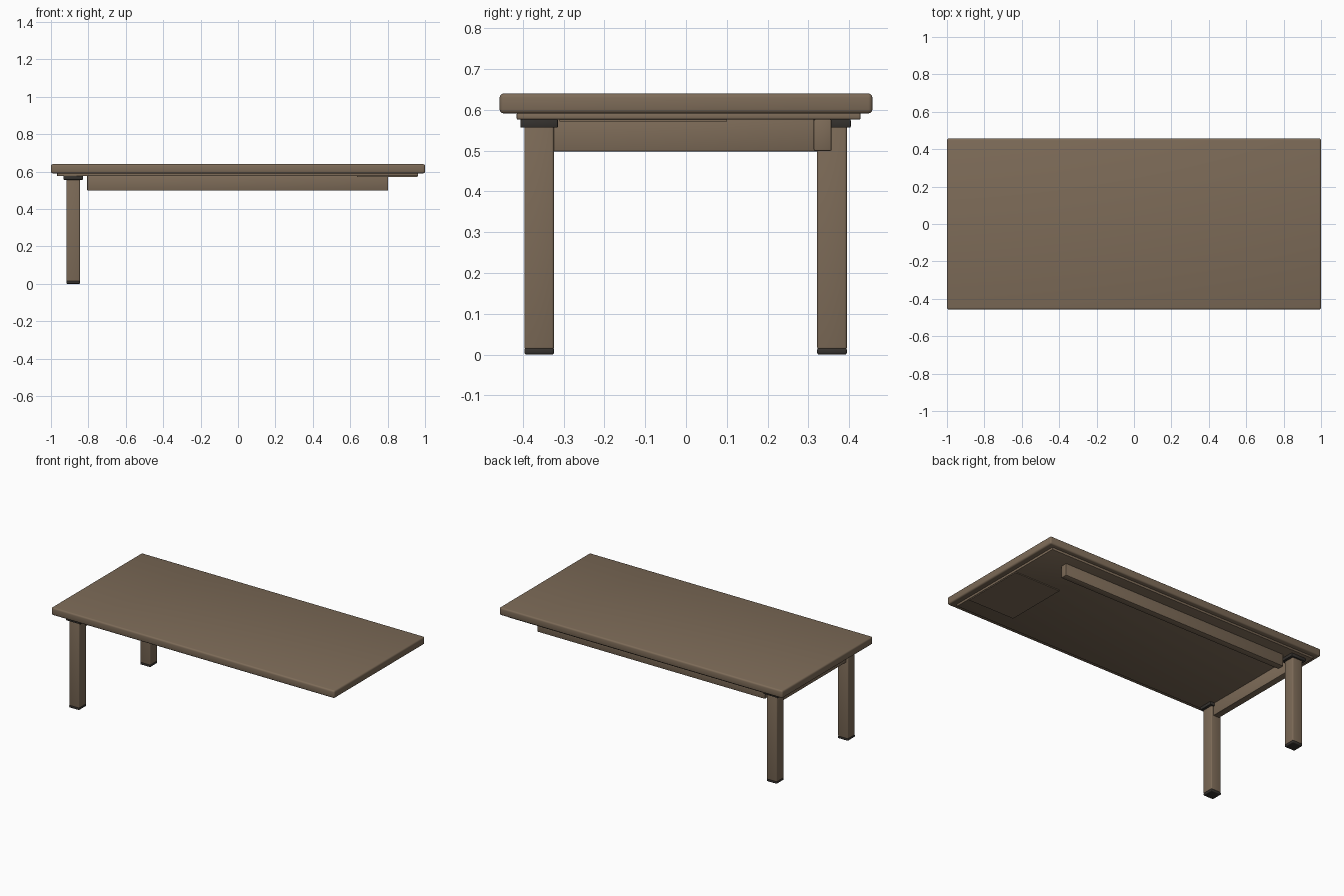
import bpy

if "Cube" in bpy.data.objects:
    bpy.data.objects.remove(bpy.data.objects["Cube"])


def material(name, rgb):
    m = bpy.data.materials.new(name)
    m.diffuse_color = (*rgb, 1.0)
    m.use_nodes = True
    m.node_tree.nodes["Principled BSDF"].inputs["Base Color"].default_value = m.diffuse_color
    return m


WOOD = material("brown wood", (0.205, 0.147, 0.097))
DARK = material("dark plastic", (0.035, 0.031, 0.027))


def box(name, x, y, z, mat, bevel=0.0, segments=3):
    """Box from (min, max) ranges, with optional rounded edges."""
    center = [(r[0] + r[1]) / 2 for r in (x, y, z)]
    size = [r[1] - r[0] for r in (x, y, z)]
    bpy.ops.mesh.primitive_cube_add(size=1, location=center)
    o = bpy.context.object
    o.name = name
    o.scale = size
    bpy.ops.object.transform_apply(location=False, rotation=False, scale=True)
    o.data.materials.append(mat)
    if bevel:
        b = o.modifiers.new("rounded edges", 'BEVEL')
        b.width = bevel
        b.segments = segments
        bpy.ops.object.modifier_apply(modifier=b.name)
        bpy.ops.object.shade_smooth_by_angle()
    return o


# Top slab and the panel beneath it
box("tabletop", (-1, 1), (-0.457, 0.457), (0.591, 0.64), WOOD, 0.01)
box("under_panel", (-0.967, 0.963), (-0.415, 0.428), (0.576, 0.592), WOOD, 0.003, 2)

# Thin access plate under the right end
box("access_plate", (0.635, 0.96), (-0.31, 0.10), (0.571, 0.577), WOOD)

# Rails: one along the back, one between the legs
box("back_rail", (-0.807, 0.802), (0.313, 0.357), (0.499, 0.577), WOOD, 0.004, 2)
box("cross_rail", (-0.902, -0.86), (-0.326, 0.324), (0.498, 0.577), WOOD, 0.002, 2)

# Legs at the left end, each with a mounting bracket and a foot cap
for side, cy in (("front", -0.36), ("back", 0.358)):
    leg_x, leg_y = (-0.917, -0.845), (cy - 0.0365, cy + 0.0365)
    box(side + "_leg", leg_x, leg_y, (0.012, 0.565), WOOD, 0.006)
    box(side + "_foot_cap", leg_x, leg_y, (0.0, 0.016), DARK, 0.005)
    box(side + "_bracket", (-0.933, -0.829), (cy - 0.046, cy + 0.046),
        (0.556, 0.577), DARK, 0.003, 2)
